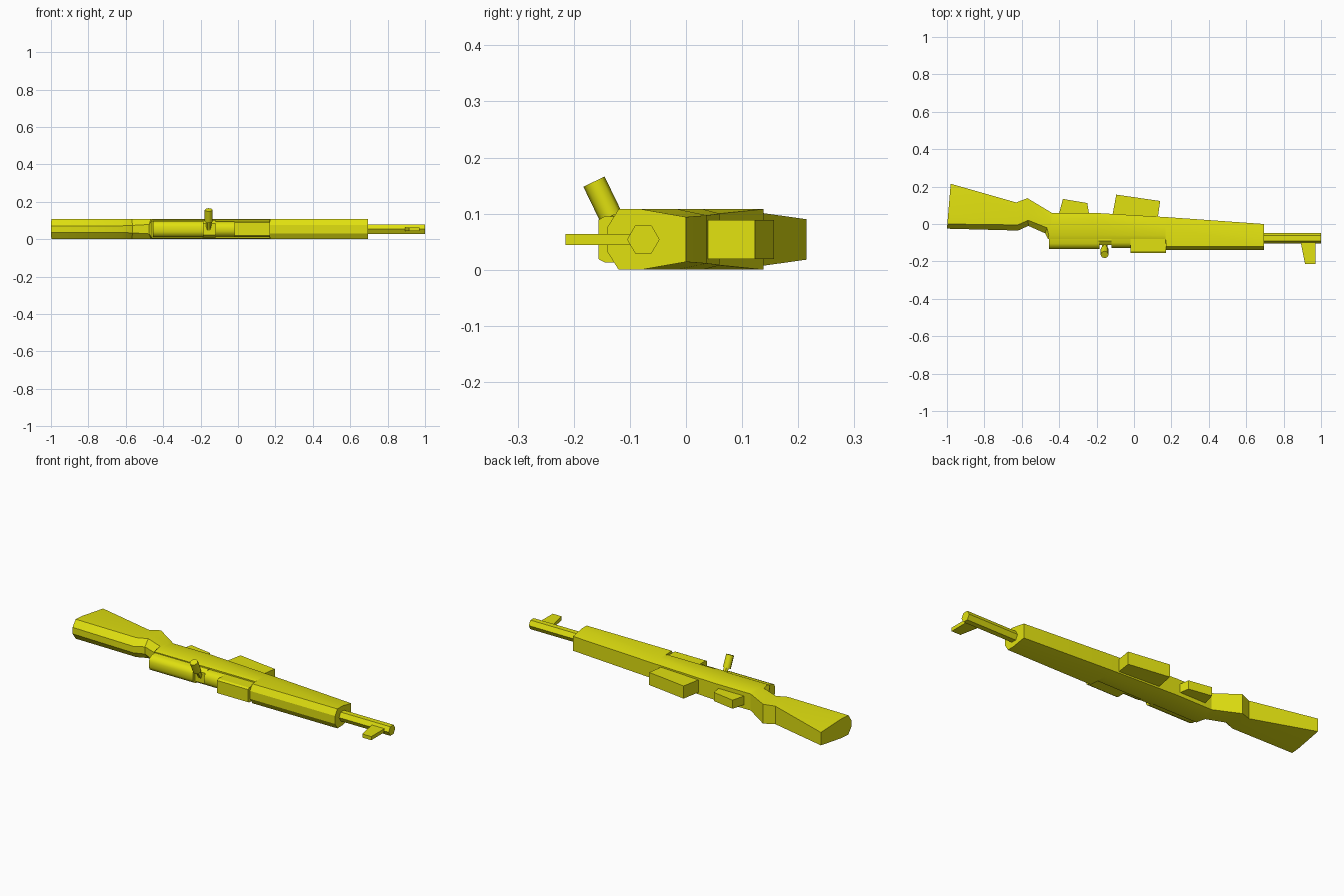
import bpy, bmesh, math
from mathutils import Vector

if "Cube" in bpy.data.objects:
    bpy.data.objects.remove(bpy.data.objects["Cube"])

yellow = bpy.data.materials.new("yellow")
yellow.diffuse_color = (0.75, 0.75, 0.005, 1)
yellow.use_nodes = True
yellow.node_tree.nodes["Principled BSDF"].inputs["Base Color"].default_value = yellow.diffuse_color
ZC = 0.054  # mid plane of the rifle, which lies on its side


def make(name, rings, smooth=None):
    """Skin a list of equal-length closed rings and cap both ends."""
    bm = bmesh.new()
    loops = [[bm.verts.new(p) for p in r] for r in rings]
    n = len(loops[0])
    for a, b in zip(loops, loops[1:]):
        for i in range(n):
            j = (i + 1) % n
            bm.faces.new((a[i], a[j], b[j], b[i]))
    bm.faces.new(loops[0])
    bm.faces.new(loops[-1])
    bmesh.ops.recalc_face_normals(bm, faces=bm.faces)
    me = bpy.data.meshes.new(name)
    bm.to_mesh(me)
    bm.free()
    me.materials.append(yellow)
    ob = bpy.data.objects.new(name, me)
    bpy.context.collection.objects.link(ob)
    if smooth:
        bpy.ops.object.select_all(action='DESELECT')
        bpy.context.view_layer.objects.active = ob
        ob.select_set(True)
        bpy.ops.object.shade_smooth_by_angle(angle=math.radians(smooth))
    return ob


def plate(name, outline, half):
    """Flat side profile (x, y) with thickness along z."""
    return make(name, [[(x, y, ZC + s * half) for x, y in outline] for s in (-1, 1)])


def bar(name, x0, x1, section, smooth=None):
    """Mirrored (y, half width) section pushed along x."""
    pts = [(y, w) for y, w in section] + [(y, -w) for y, w in reversed(section)]
    return make(name, [[(x, y, ZC + w) for y, w in pts] for x in (x0, x1)], smooth)


def rod(name, a, b, r, n=6, smooth=None):
    a, b = Vector(a), Vector(b)
    d = (b - a).normalized()
    u = d.cross(Vector((0, 0, 1))).normalized()
    v = d.cross(u)
    ang = [2 * math.pi * i / n for i in range(n)]
    return make(name, [[c + r * (math.cos(t) * u + math.sin(t) * v) for t in ang]
                       for c in (a, b)], smooth)


# wooden stock: x, y, half width at the underside; x, y, half width at the top;
# then the two y positions between which the body has its full width
stations = [
    (-0.98, 0.215, 0.036, -1.00, -0.025, 0.018, 0.050, 0.000),
    (-0.63, 0.115, 0.050, -0.62, -0.035, 0.018, 0.040, -0.005),
    (-0.57, 0.138, 0.054, -0.565, -0.010, 0.020, 0.060, 0.020),
    (-0.44, 0.060, 0.046, -0.475, -0.050, 0.025, 0.030, -0.020),
    (-0.43, 0.060, 0.046, -0.460, -0.080, 0.048, 0.030, -0.060),
    (-0.22, 0.060, 0.046, -0.22, -0.080, 0.048, 0.030, -0.060),
    (0.168, 0.037, 0.043, 0.168, -0.080, 0.048, -0.015, -0.060),
    (0.172, 0.037, 0.043, 0.172, -0.140, 0.022, -0.015, -0.120),
    (0.695, 0.000, 0.040, 0.695, -0.140, 0.022, -0.080, -0.120),
]
rings = []
for xb, b, wb, xt, t, wt, m1, m2 in stations:
    half = []
    for y, w in ((b, wb), (m1, 0.054), (m2, 0.054), (t, wt)):
        half.append((xb + (xt - xb) * (b - y) / (b - t), y, w))
    rings.append([(x, y, ZC + w) for x, y, w in half] +
                 [(x, y, ZC - w) for x, y, w in reversed(half)])
make("stock", rings, 30)

# receiver parts on top of the stock
bar("receiver_cover", -0.455, -0.185, [(-0.04, 0.043), (-0.105, 0.043), (-0.125, 0.033), (-0.133, 0.015)], 40)
bar("bolt_collar", -0.19, -0.12, [(-0.04, 0.046), (-0.09, 0.046), (-0.112, 0.03)])
bar("receiver_front", -0.12, -0.02, [(-0.04, 0.040), (-0.10, 0.040), (-0.118, 0.03), (-0.127, 0.012)], 40)
bar("rear_sight_block", -0.02, 0.17, [(-0.04, 0.041), (-0.145, 0.041), (-0.156, 0.035)])

# bolt handle
rod("bolt_stem", (-0.157, -0.085, 0.03), (-0.157, -0.143, 0.115), 0.014)
rod("bolt_knob", (-0.157, -0.134, 0.095), (-0.157, -0.164, 0.157), 0.021, 8, 50)

# barrel and front sight
rod("barrel", (0.65, -0.076, ZC), (1.0, -0.076, ZC), 0.029)
plate("front_sight", [(0.89, -0.09), (0.97, -0.09), (0.97, -0.215), (0.915, -0.215)], 0.010)

# magazine and trigger guard under the stock
plate("magazine", [(-0.12, 0.02), (0.125, 0.02), (0.14, 0.123), (-0.095, 0.157)], 0.035)
plate("trigger_guard", [(-0.405, 0.04), (-0.238, 0.04), (-0.25, 0.112), (-0.38, 0.134)], 0.024)
